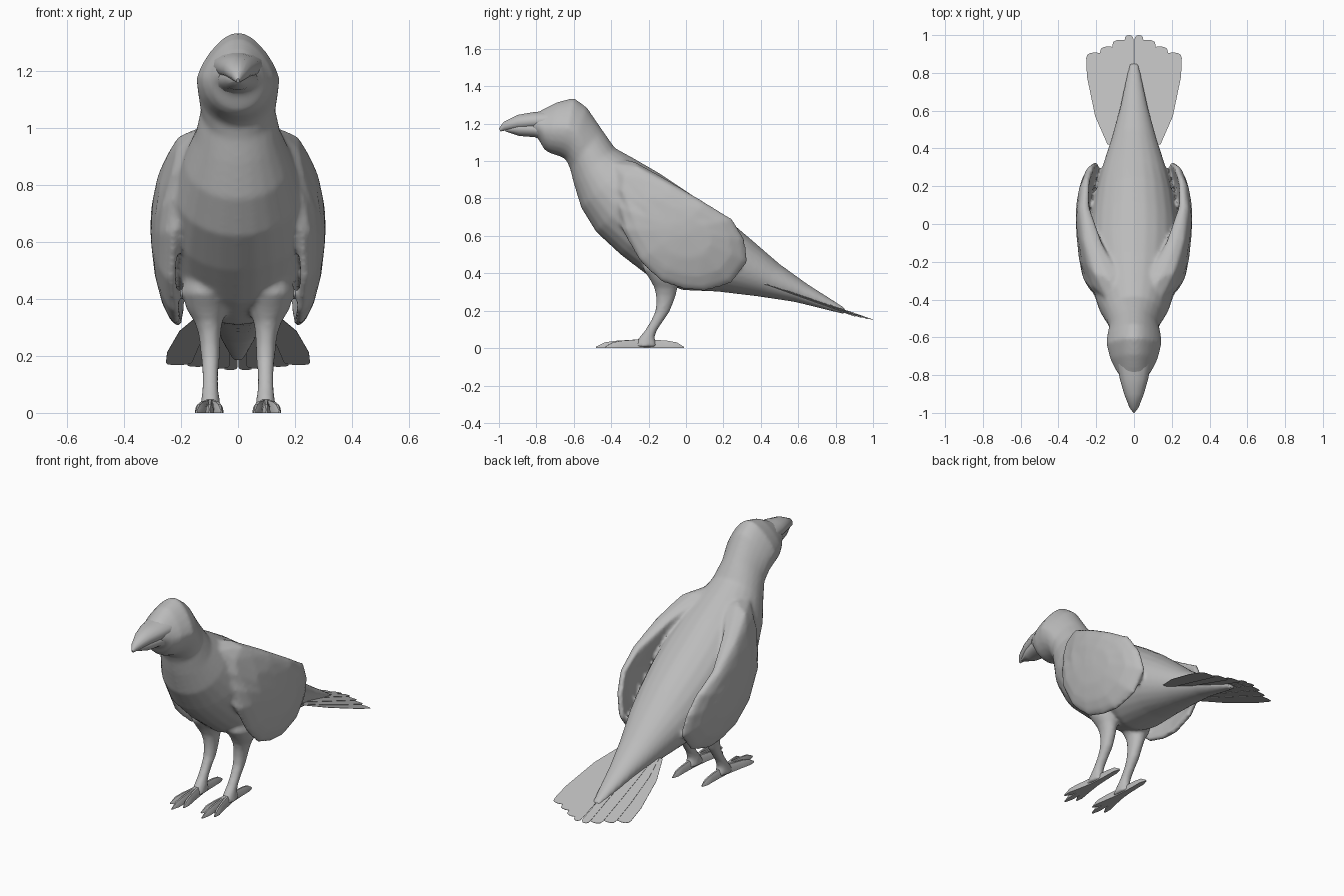
import bpy, bmesh, math
from mathutils import Vector

if "Cube" in bpy.data.objects:
    bpy.data.objects.remove(bpy.data.objects["Cube"])

grey = bpy.data.materials.new("feather grey")
grey.diffuse_color = (0.5, 0.5, 0.5, 1)
grey.use_nodes = True
grey.node_tree.nodes["Principled BSDF"].inputs["Base Color"].default_value = grey.diffuse_color


def finish(name, bm, mirror=False, angle=50):
    bmesh.ops.recalc_face_normals(bm, faces=bm.faces[:])
    me = bpy.data.meshes.new(name)
    bm.to_mesh(me)
    bm.free()
    me.materials.append(grey)
    ob = bpy.data.objects.new(name, me)
    bpy.context.collection.objects.link(ob)
    if mirror:
        ob.modifiers.new("mirror", 'MIRROR').use_mirror_merge = False
    bpy.ops.object.select_all(action='DESELECT')
    ob.select_set(True)
    bpy.context.view_layer.objects.active = ob
    bpy.ops.object.shade_smooth_by_angle(angle=math.radians(angle))
    return ob


def skin(bm, rings):
    """Bridge rings of points and cap both ends."""
    loops = [[bm.verts.new(p) for p in r] for r in rings]
    n = len(loops[0])
    for a, b in zip(loops, loops[1:]):
        for i in range(n):
            bm.faces.new((a[i], a[(i + 1) % n], b[(i + 1) % n], b[i]))
    bm.faces.new(loops[0])
    bm.faces.new(loops[-1])


def ellipse(c, u, v, n, pinch=0):
    """Ring whose upper half can be narrowed by pinch."""
    pts = []
    for i in range(n):
        a = 2 * math.pi * i / n
        s = math.sin(a)
        pts.append(c + u * math.cos(a) * (1 - pinch * max(s, 0)) + v * s)
    return pts


def profile_loft(name, sections, n=24):
    """Sections: top y, top z, bottom y, bottom z, half width, pinch."""
    bm = bmesh.new()
    rings = []
    for ty, tz, by, bz, w, *pinch in sections:
        t, b = Vector((0, ty, tz)), Vector((0, by, bz))
        rings.append(ellipse((t + b) / 2, Vector((w, 0, 0)), (t - b) / 2, n, *pinch))
    skin(bm, rings)
    return finish(name, bm)


# Head, torso and tapering rump
body = profile_loft("body", [
    (-.84, 1.24, -.84, 1.15, .05), (-.79, 1.262, -.79, 1.12, .086, .1),
    (-.76, 1.28, -.76, 1.065, .104, .2), (-.69, 1.315, -.735, 1.045, .126, .28),
    (-.60, 1.338, -.665, 1.022, .146, .32), (-.53, 1.287, -.64, 1.005, .143, .3),
    (-.45, 1.17, -.62, .96, .131, .15), (-.38, 1.07, -.60, .88, .15),
    (-.28, 1.015, -.56, .75, .19), (-.15, .94, -.48, .62, .225),
    (0, .84, -.35, .50, .242), (.12, .76, -.20, .385, .237),
    (.25, .665, -.02, .31, .215), (.35, .58, .17, .302, .18),
    (.50, .45, .38, .277, .122), (.65, .342, .58, .247, .074),
    (.85, .215, .85, .18, .025)])

# Beak, hooked upper half over a shorter lower half
profile_loft("upper_beak", [
    (-1.0, 1.175, -.992, 1.158, .005), (-.975, 1.21, -.97, 1.162, .024),
    (-.90, 1.248, -.90, 1.165, .052), (-.82, 1.262, -.82, 1.165, .075),
    (-.74, 1.27, -.74, 1.165, .09)], 14)
profile_loft("lower_beak", [
    (-.975, 1.178, -.965, 1.158, .012), (-.90, 1.21, -.89, 1.133, .046),
    (-.82, 1.215, -.81, 1.127, .07), (-.74, 1.215, -.74, 1.10, .085)], 14)

# Folded wings: plates round the flanks, thickening into the shoulders
outline = [(-.43, 1.02), (-.28, 1.0), (-.1, .9), (.1, .78), (.25, .69),
           (.315, .58), (.333, .46), (.245, .345), (.1, .302), (0, .312),
           (-.13, .352), (-.25, .465), (-.345, .635), (-.38, .76), (-.44, .9)]


def wing_x(y, z):
    x = .308 - .56 * (z - .65) ** 2 - (.75 if y > .05 else .3) * (y - .05) ** 2
    return x - 2.2 * min(y + .28, 0) ** 2


rings = []
for scale, drop in ((.1, 0), (.45, 0), (.75, .002), (.92, .01), (1, .45),
                    (.96, .9), (.7, 1), (.1, 1)):
    ring = []
    for y, z in outline:
        y, z = -.03 + (y + .03) * scale, .63 + (z - .63) * scale
        thick = .053
        if z > .63:
            thick += .09 * min(max((.15 - y) / .4, 0), 1) * min((z - .63) / .1, 1)
        ring.append(Vector((wing_x(y, z) - (drop * thick if drop > .1 else drop), y, z)))
    rings.append(ring)
bm = bmesh.new()
skin(bm, rings)
wing = finish("wing", bm, True)

# Legs: z, y, depth radius, x, width radius
bm = bmesh.new()
skin(bm, [ellipse(Vector((x, y, z)), Vector((rx, 0, 0)), Vector((0, ry, 0)), 14)
          for z, y, ry, x, rx in (
    (.50, -.13, .09, .115, .07), (.42, -.125, .105, .115, .083),
    (.36, -.112, .078, .11, .069), (.32, -.107, .062, .104, .05),
    (.28, -.108, .054, .1, .04),
    (.24, -.114, .046, .098, .036), (.19, -.128, .039, .097, .033),
    (.14, -.158, .034, .097, .029), (.09, -.19, .033, .097, .029),
    (.055, -.21, .043, .097, .032), (.006, -.22, .07, .097, .038))])
leg = finish("leg", bm, True)

# Fuse torso, wings and legs into one smooth skin
bpy.ops.object.select_all(action='DESELECT')
for ob in (wing, leg, body):
    ob.select_set(True)
bpy.context.view_layer.objects.active = body
bpy.ops.object.convert(target='MESH')
bpy.ops.object.join()
fuse = body.modifiers.new("fuse", 'REMESH')
fuse.mode, fuse.voxel_size, fuse.use_smooth_shade = 'VOXEL', .011, True
soften = body.modifiers.new("soften", 'SMOOTH')
soften.factor, soften.iterations = .5, 6
bpy.ops.object.convert(target='MESH')
bpy.ops.object.shade_smooth_by_angle(angle=math.radians(50))

# Toes: three forward and one back, flat underneath
bm = bmesh.new()
for tx, ty in ((.058, -.43), (.1, -.482), (.146, -.43), (.097, -.012)):
    a, b = Vector((.097, -.22, 0)), Vector((tx, ty, 0))
    side = (b - a).normalized().cross(Vector((0, 0, 1)))
    rings = []
    for t, w, h in ((0, .02, .052), (.3, .017, .046), (.6, .015, .041),
                    (.82, .015, .032), (1, .004, .008)):
        ring = ellipse(a.lerp(b, t), side * w, Vector((0, 0, h)), 10)
        rings.append([Vector((p.x, p.y, max(p.z, 0))) for p in ring])
    skin(bm, rings)
finish("toes", bm, True)

# Tail fan: overlapping thin feathers on a sloping plane, each side tilted down
bm = bmesh.new()
for i, (r0, r1, t0, t1, ye) in enumerate((
        (0, .05, .002, .05, 1.0), (.03, .09, .03, .115, .975),
        (.06, .12, .09, .18, .94), (.09, .14, .16, .253, .908))):
    pts = [(r0, .42), (t0, ye - .03)]
    pts += [(t0 + (t1 - t0) * (.5 - .5 * math.cos(a)), ye - .03 + .03 * math.sin(a) ** .6)
            for a in (math.pi * k / 6 for k in range(1, 6))]
    pts += [(t1, ye - .03), (t1 - .004, .78), (r1 + (t1 - r1) * .58, .57), (r1, .42)]
    skin(bm, [[Vector((x, y, .354 - .35 * (y - .42) - .03 * x - .003 * i + h))
               for x, y in pts] for h in (0, .002)])
finish("tail_feathers", bm, True, 30)
